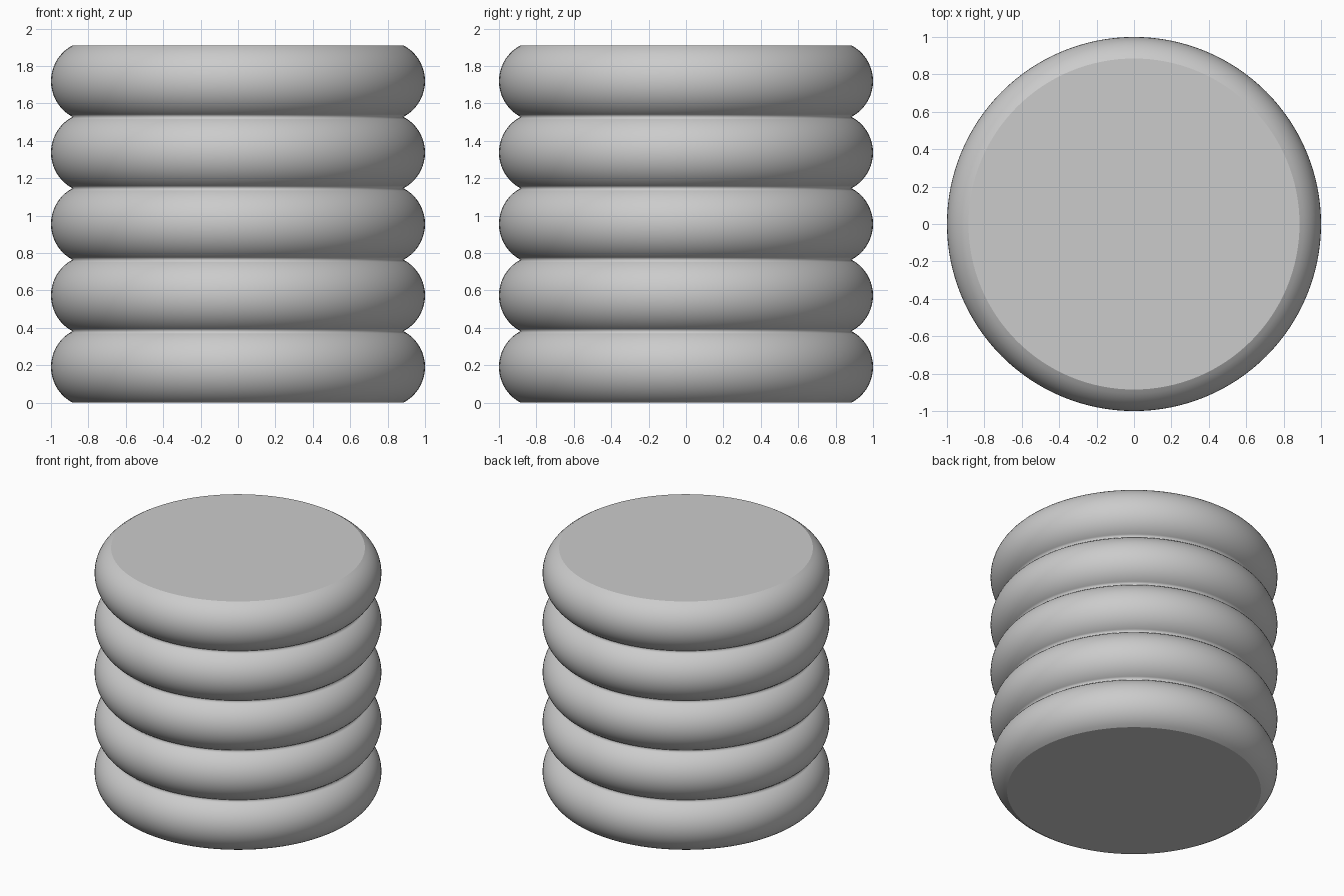
import bpy, bmesh
from math import asin, sin, cos, pi, sqrt

if "Cube" in bpy.data.objects:
    bpy.data.objects.remove(bpy.data.objects["Cube"], do_unlink=True)

RINGS, PITCH = 5, 0.382       # stacked bulges and their height
OUTER, NECK = 1.0, 0.885      # bulge and groove radii
SIDES, STEPS = 128, 18

# Plain grey surface
grey = bpy.data.materials.new("light grey")
grey.use_nodes = True
colour = (0.6, 0.6, 0.6, 1)
grey.diffuse_color = colour
grey.node_tree.nodes["Principled BSDF"].inputs["Base Color"].default_value = colour

# Profile: one circular arc per bulge, meeting at the grooves
half, depth = PITCH / 2, OUTER - NECK
arc = (half ** 2 + depth ** 2) / (2 * depth)
sweep = asin(half / arc)
profile = [(NECK, 0)]
for ring in range(RINGS):
    for i in range(1, STEPS + 1):
        a = sweep * (2 * i / STEPS - 1)
        profile.append((OUTER - arc + arc * cos(a), PITCH * ring + half + arc * sin(a)))

# Revolve the profile into the ribbed wall and close it with flat caps
bm = bmesh.new()
loops = [[bm.verts.new((r * cos(2 * pi * k / SIDES), r * sin(2 * pi * k / SIDES), z))
          for k in range(SIDES)] for r, z in profile]
for low, high in zip(loops, loops[1:]):
    for k in range(SIDES):
        n = (k + 1) % SIDES
        bm.faces.new((low[k], low[n], high[n], high[k])).smooth = True
for cap in (bm.faces.new(loops[0][::-1]), bm.faces.new(loops[-1])):
    for edge in cap.edges:
        edge.smooth = False

mesh = bpy.data.meshes.new("ribbed_cylinder")
bm.to_mesh(mesh)
bm.free()
mesh.materials.append(grey)
bpy.context.collection.objects.link(bpy.data.objects.new("ribbed_cylinder", mesh))
